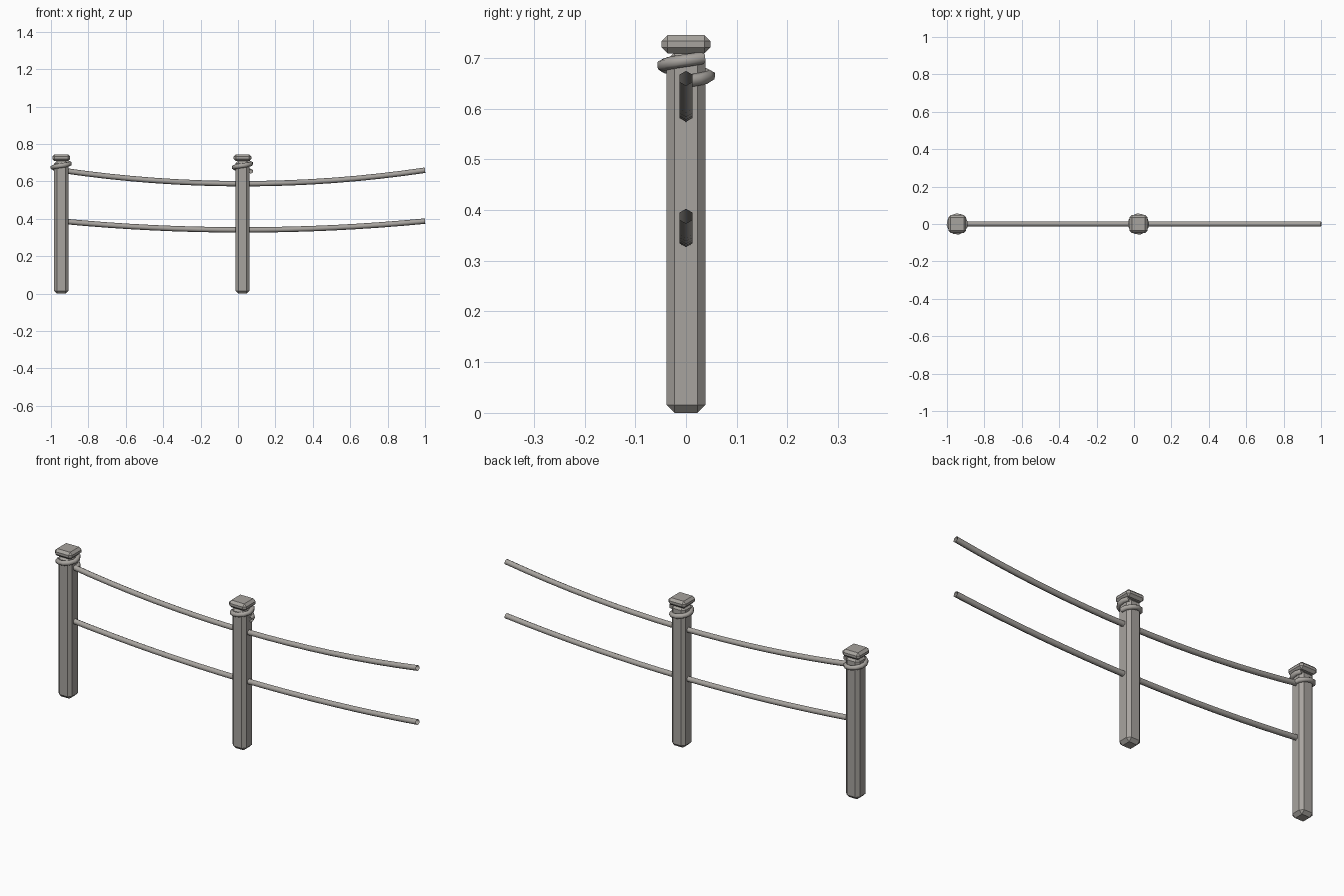
import bpy, bmesh, math
from mathutils import Vector

if "Cube" in bpy.data.objects:
    bpy.data.objects.remove(bpy.data.objects["Cube"])

wood = bpy.data.materials.new("weathered grey wood")
wood.diffuse_color = (0.39, 0.37, 0.345, 1)
wood.use_nodes = True
wood.node_tree.nodes["Principled BSDF"].inputs["Base Color"].default_value = wood.diffuse_color


def finish(name, bm, smooth=False):
    bmesh.ops.recalc_face_normals(bm, faces=bm.faces)
    for f in bm.faces:
        f.smooth = smooth
    me = bpy.data.meshes.new(name)
    bm.to_mesh(me)
    bm.free()
    me.materials.append(wood)
    ob = bpy.data.objects.new(name, me)
    bpy.context.collection.objects.link(ob)
    return ob


def chamfered_box(name, x, z0, z1, half, bevel):
    bm = bmesh.new()
    bmesh.ops.create_cube(bm, size=1)
    for v in bm.verts:
        v.co = (x + v.co.x * 2 * half, v.co.y * 2 * half,
                z0 + (v.co.z + 0.5) * (z1 - z0))
    bmesh.ops.bevel(bm, geom=bm.edges[:], offset=bevel, segments=1,
                    affect='EDGES', profile=0.5)
    return finish(name, bm)


def tube(name, path, radius, sides=6):
    # open hexagonal tube with one corner pointing up
    bm = bmesh.new()
    rings = []
    for i, p in enumerate(path):
        t = (path[min(i + 1, len(path) - 1)] - path[max(i - 1, 0)]).normalized()
        side = Vector((0, 0, 1)).cross(t).normalized()
        up = t.cross(side)
        rings.append([bm.verts.new(p + radius * (up * math.cos(a) + side * math.sin(a)))
                      for a in (2 * math.pi * k / sides for k in range(sides))])
    for a, b in zip(rings, rings[1:]):
        for k in range(sides):
            j = (k + 1) % sides
            bm.faces.new((a[k], a[j], b[j], b[k]))
    return finish(name, bm, True)


# posts with caps and coiled rope
for label, x in (("left", -0.945), ("middle", 0.024)):
    chamfered_box(label + "_post", x, 0, 0.711, 0.038, 0.0155)
    chamfered_box(label + "_post_cap", x, 0.709, 0.745, 0.048, 0.012)
    coil = []
    for i in range(14):
        a = i / 13 * math.radians(405)
        coil.append(Vector((x + 0.046 * math.cos(a), 0.046 * math.sin(a),
                            0.654 + 0.041 * a / (2 * math.pi))))
    tube(label + "_rope_coil", coil, 0.0125)

# sagging ropes
for label, low, sag in (("upper_rope", 0.588, 0.072), ("lower_rope", 0.341, 0.047)):
    path = []
    for i in range(17):
        u = i / 8 - 1
        path.append(Vector((0.0275 + 0.9725 * u, 0, low + sag * u * u)))
    tube(label, path, 0.0145)
